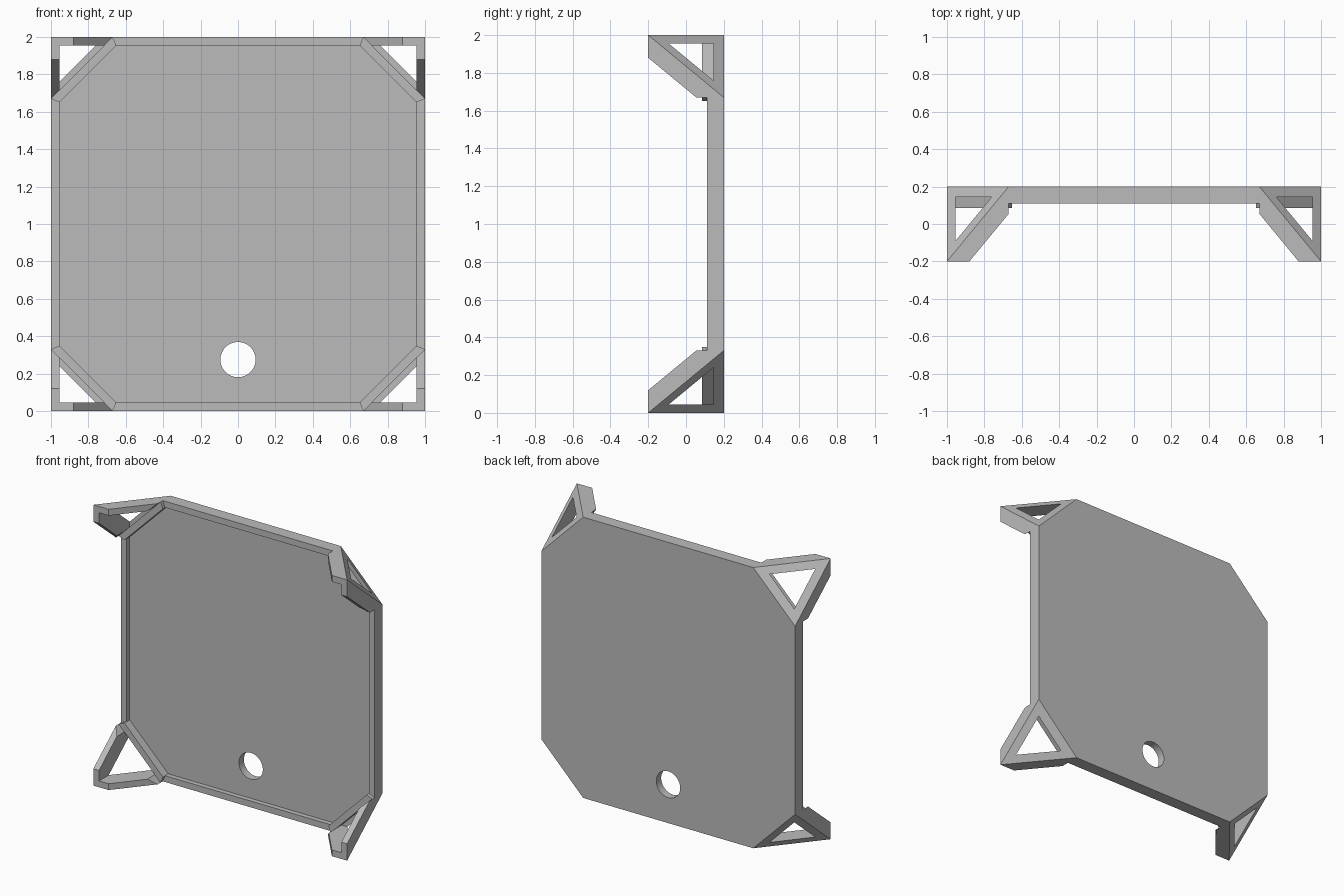
import bpy, bmesh, math
from mathutils import Vector

if "Cube" in bpy.data.objects:
    bpy.data.objects.remove(bpy.data.objects["Cube"], do_unlink=True)

GREY = (0.5, 0.5, 0.5, 1.0)
mat = bpy.data.materials.new("plain grey")
mat.use_nodes = True
mat.diffuse_color = GREY
mat.node_tree.nodes["Principled BSDF"].inputs["Base Color"].default_value = GREY

FRONT, BACK, FLOOR = -0.2, 0.2, 0.145   # depth of corner tips, back and tray floor
WALL = 0.045                            # wall thickness
CUT = 0.33                              # corner cut length
RIM, RIB = 0.11, 0.085                  # front of straight rails and diagonal ribs
EDGE = 1 - CUT
SLOPE = (BACK - FRONT) / CUT


def prism(name, points, depth, cuts=(), mirror=""):
    """Extrude an outline, slice it with planes and mirror it about the centre."""
    bm = bmesh.new()
    face = bm.faces.new([bm.verts.new(p) for p in points])
    side = bmesh.ops.extrude_face_region(bm, geom=[face], use_keep_orig=True)["geom"]
    bmesh.ops.translate(bm, vec=depth, verts=[g for g in side if isinstance(g, bmesh.types.BMVert)])
    for co, normal in cuts:
        bmesh.ops.bisect_plane(bm, geom=bm.verts[:] + bm.edges[:] + bm.faces[:], dist=1e-5,
                               plane_co=co, plane_no=Vector(normal).normalized(), clear_outer=True)
        bmesh.ops.holes_fill(bm, edges=[e for e in bm.edges if e.is_boundary], sides=0)
    bmesh.ops.remove_doubles(bm, verts=bm.verts[:], dist=1e-5)
    bmesh.ops.recalc_face_normals(bm, faces=bm.faces[:])
    mesh = bpy.data.meshes.new(name)
    bm.to_mesh(mesh)
    bm.free()
    mesh.materials.append(mat)
    obj = bpy.data.objects.new(name, mesh)
    obj.location.z = 1
    bpy.context.collection.objects.link(obj)
    if mirror:
        mod = obj.modifiers.new("mirror", "MIRROR")
        mod.use_axis = [axis in mirror for axis in "XYZ"]
        mod.use_mirror_merge = False
    return obj


def swap(p):
    return (p[2], p[1], p[0])


# Back plate with sloped corner cuts
corners = [((sx, FRONT, sz), (sx * SLOPE, 1, sz * SLOPE)) for sx in (-1, 1) for sz in (-1, 1)]
square = [(-1, BACK, -1), (1, BACK, -1), (1, BACK, 1), (-1, BACK, 1)]
plate = prism("back_plate", square, (0, FLOOR - BACK, 0), corners)

# Round hole low in the plate
bpy.ops.mesh.primitive_cylinder_add(vertices=64, radius=0.094, depth=1,
                                    location=(0, 0, 0.275), rotation=(math.pi / 2, 0, 0))
cutter = bpy.context.object
cutter.name = "hole_cutter"
cutter.hide_render = True
hole = plate.modifiers.new("hole", "BOOLEAN")
hole.operation, hole.solver, hole.object = "DIFFERENCE", "EXACT", cutter
bpy.context.view_layer.objects.active = plate
bpy.ops.object.modifier_apply(modifier=hole.name)
bpy.data.objects.remove(cutter, do_unlink=True)

# Straight rails with mitred ends
inner, inner_edge = 1 - WALL, EDGE - WALL * math.tan(math.pi / 8)
rail = [(1, RIM, -EDGE), (1, RIM, EDGE), (inner, RIM, inner_edge), (inner, RIM, -inner_edge)]
depth = (0, FLOOR - RIM, 0)
prism("side_rail", rail, depth, mirror="X")
prism("end_rail", [swap(p) for p in rail], depth, mirror="Z")

# Diagonal ribs across the corners, slightly proud of the rails
rib = [(1, RIB, EDGE), (EDGE, RIB, 1), (inner_edge, RIB, inner), (inner, RIB, inner_edge)]
prism("corner_rib", rib, (0, FLOOR - RIB, 0), mirror="XZ")

# Corner guard walls reaching forward to the tips
TIP = 0.12
bend = FRONT + (CUT - TIP) * SLOPE
guard = [(1, FRONT, 1), (1, FRONT, 1 - TIP), (1, bend, EDGE), (1, FLOOR, EDGE), (1, FLOOR, 1)]
slices = [((1, 0, 1), (-1, 0, 1)),
          ((1, FRONT, 1), (SLOPE, 1, SLOPE)),
          ((1, 0, EDGE), (-1, 0, -1))]
prism("corner_guard_side", guard, (-WALL, 0, 0), slices, "XZ")
prism("corner_guard_end", [swap(p) for p in guard], (0, 0, -WALL),
      [(swap(co), swap(n)) for co, n in slices], "XZ")
